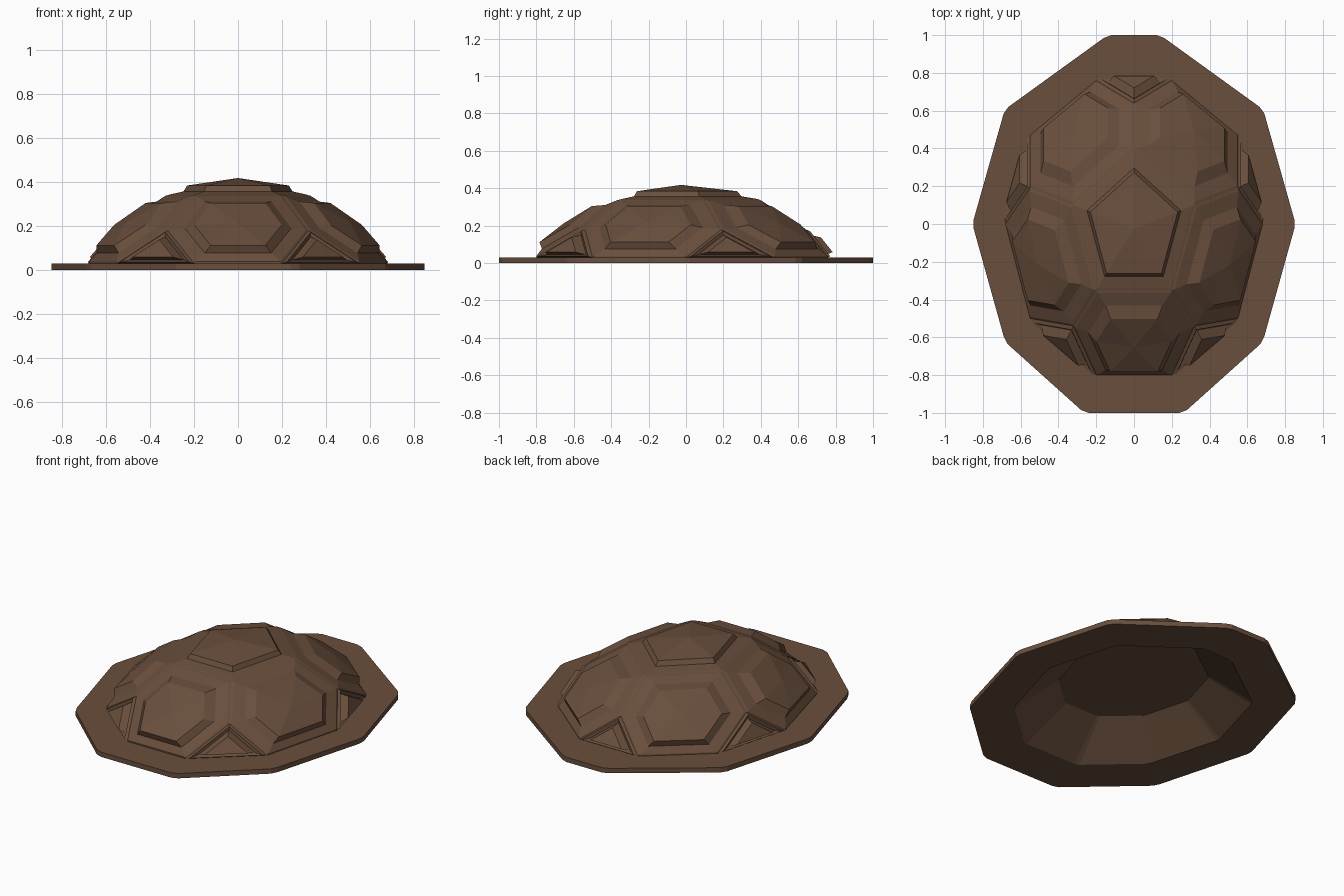
import bpy
import bmesh
from mathutils import Vector

cube = bpy.data.objects.get("Cube")
if cube:
    bpy.data.objects.remove(cube, do_unlink=True)

# Single earthy colour
brown = bpy.data.materials.new("shell_brown")
brown.use_nodes = True
colour = (0.141, 0.077, 0.046, 1)
brown.diffuse_color = colour
bsdf = brown.node_tree.nodes["Principled BSDF"]
bsdf.inputs["Base Color"].default_value = colour
bsdf.inputs["Roughness"].default_value = 0.8


def make_object(name, bm):
    mesh = bpy.data.meshes.new(name)
    bm.to_mesh(mesh)
    bm.free()
    mesh.materials.append(brown)
    obj = bpy.data.objects.new(name, mesh)
    bpy.context.collection.objects.link(obj)
    return obj


def bridge(bm, a, b):
    n = len(a)
    for i in range(n):
        j = (i + 1) % n
        bm.faces.new((a[i], a[j], b[j], b[i]))


def plate(name, corners, rings, peak):
    """Stepped plate: each ring is (inset scale, outward push), then a centre peak."""
    pts = [Vector(c) for c in corners]
    centre = sum(pts, Vector()) / len(pts)
    normal = (pts[1] - pts[0]).cross(pts[2] - pts[1])
    if normal.dot(centre) < 0:
        pts.reverse()
    bm = bmesh.new()
    loop = [bm.verts.new(p) for p in pts]
    for scale, push in rings:
        inner = [bm.verts.new((centre + (p - centre) * scale) * push) for p in pts]
        bridge(bm, loop, inner)
        loop = inner
    tip = bm.verts.new(centre * peak)
    for i in range(len(loop)):
        bm.faces.new((loop[i], loop[(i + 1) % len(loop)], tip))
    return make_object(name, bm)


def mirror(points):
    return [(-x, y, z) for x, y, z in points]


# Seam corners on the left half: crown, middle and base levels
HIGH, MID, LOW = 0.34, 0.18, 0.03
crown_back, crown_side, crown_front = (0, 0.39, HIGH), (0.32, 0.1, HIGH), (0.2, -0.35, HIGH)
mid_back, mid_side, mid_front = (0, 0.64, MID), (0.55, 0.19, MID), (0.32, -0.54, MID)
base_back, base_rear = (0.2, 0.76, LOW), (0.55, 0.47, LOW)
base_side, base_fore, base_front = (0.68, 0, LOW), (0.55, -0.5, LOW), (0.2, -0.8, LOW)

SCUTE = [(0.95, 1.015), (0.72, 1.05), (0.55, 1.13)]
WEDGE = [(0.88, 1.02), (0.7, 1.0), (0.5, 1.06)]

# Crown pentagon and front hexagon span the middle
right_front, right_side = mirror([crown_front, crown_side])
plate("crown_plate", [crown_back, crown_side, crown_front, right_front, right_side],
      [(0.96, 1.01), (0.74, 1.05), (0.64, 1.13)], 1.23)
half = [crown_front, mid_front, base_front]
plate("front_plate", half + mirror(half)[::-1], SCUTE, 1.16)

# Side and back hexagons with the small wedges between them
paired = {
    "side_plate": ([crown_front, crown_side, mid_side, base_side, base_fore, mid_front], SCUTE, 1.17),
    "back_plate": ([crown_side, crown_back, mid_back, base_back, base_rear, mid_side], SCUTE, 1.17),
    "side_wedge": ([mid_side, base_rear, base_side], WEDGE, 1.06),
    "front_wedge": ([mid_front, base_fore, base_front], WEDGE, 1.06),
}
for name, (corners, rings, peak) in paired.items():
    plate("left_" + name, corners, rings, peak)
    plate("right_" + name, mirror(corners), rings, peak)
plate("back_wedge", [mid_back, base_back, mirror([base_back])[0]], WEDGE, 1.06)

# Rim slab with a hollow underside
side = [(0.12, 1.0), (0.16, 0.985), (0.665, 0.62), (0.69, 0.585), (0.85, 0.02),
        (0.85, -0.02), (0.69, -0.595), (0.67, -0.635), (0.28, -0.985), (0.24, -1.0)]
outline = side + [(-x, y) for x, y in reversed(side)]
bm = bmesh.new()
levels = [(0.46, 0.17), (0.73, 0), (1, 0), (1, 0.03), (0.69, 0.03)]
loops = [[bm.verts.new((x * s, y * s, z)) for x, y in outline] for s, z in levels]
bm.faces.new(loops[0])
for a, b in zip(loops, loops[1:]):
    bridge(bm, a, b)
bmesh.ops.recalc_face_normals(bm, faces=bm.faces)
ceiling = min(bm.faces, key=lambda f: -len(f.verts))
if ceiling.normal.z > 0:
    bmesh.ops.reverse_faces(bm, faces=bm.faces)
make_object("shell_rim", bm)
